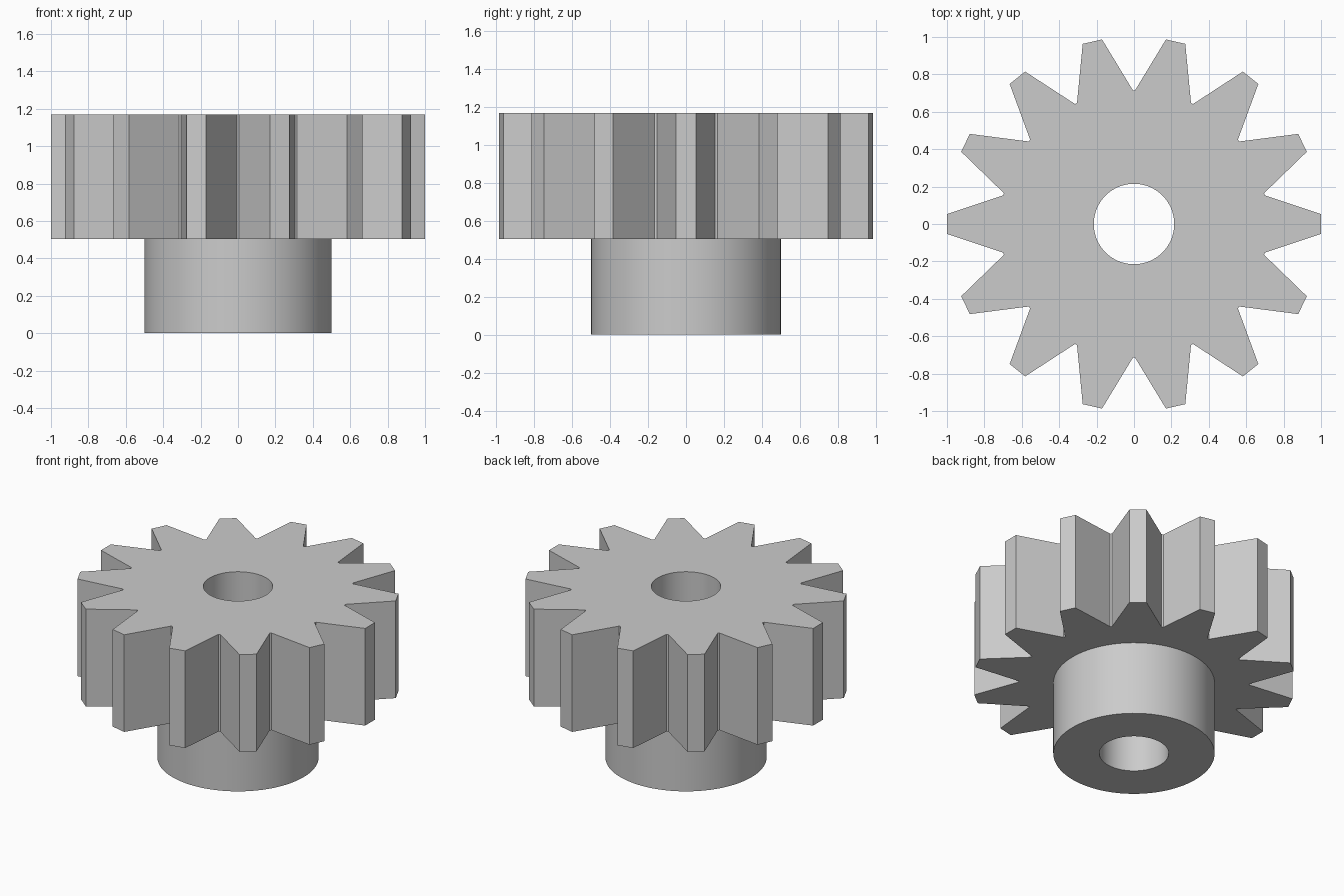
import bpy, bmesh, math

if "Cube" in bpy.data.objects:
    bpy.data.objects.remove(bpy.data.objects["Cube"], do_unlink=True)

TEETH = 14
TIP_HALF, ROOT_HALF = 0.053, 0.006
ROOT_RADIUS, HUB_RADIUS, BORE_RADIUS = 0.715, 0.5, 0.215
FACE_BOTTOM, TOP = 0.505, 1.17

steel = bpy.data.materials.new("grey_metal")
steel.use_nodes = True
colour = (0.6, 0.6, 0.6, 1)
steel.diffuse_color = colour
steel.node_tree.nodes["Principled BSDF"].inputs["Base Color"].default_value = colour


def prism(name, outline, z0, z1):
    """Extrude a closed outline from z0 up to z1."""
    bm = bmesh.new()
    base = bm.faces.new([bm.verts.new((x, y, z0)) for x, y in outline])
    top = bmesh.ops.extrude_face_region(bm, geom=[base], use_keep_orig=True)["geom"]
    bmesh.ops.translate(bm, vec=(0, 0, z1 - z0),
                        verts=[v for v in top if isinstance(v, bmesh.types.BMVert)])
    bmesh.ops.recalc_face_normals(bm, faces=bm.faces)
    mesh = bpy.data.meshes.new(name)
    bm.to_mesh(mesh)
    bm.free()
    mesh.materials.append(steel)
    ob = bpy.data.objects.new(name, mesh)
    bpy.context.collection.objects.link(ob)
    return ob


def circle(radius, sides=96):
    return [(radius * math.cos(math.tau * i / sides),
             radius * math.sin(math.tau * i / sides)) for i in range(sides)]


def flat(angle, radius, half):
    """Two ends of a short flat facing outward at the given angle."""
    c, s = math.cos(angle), math.sin(angle)
    return [(radius * c - side * half * s, radius * s + side * half * c)
            for side in (-1, 1)]


# Toothed outline: alternating tip and root flats
outline = []
for i in range(TEETH):
    angle = math.tau * i / TEETH
    outline += flat(angle, 1.0, TIP_HALF)
    outline += flat(angle + math.pi / TEETH, ROOT_RADIUS, ROOT_HALF)

gear = prism("pinion_gear", outline, FACE_BOTTOM, TOP)

# Hub joins the gear, bore runs through both
hub = prism("hub", circle(HUB_RADIUS), 0, (FACE_BOTTOM + TOP) / 2)
bore = prism("bore_cutter", circle(BORE_RADIUS), -0.2, TOP + 0.2)

bpy.ops.object.select_all(action="DESELECT")
bpy.context.view_layer.objects.active = gear
gear.select_set(True)
for tool, operation in ((hub, "UNION"), (bore, "DIFFERENCE")):
    mod = gear.modifiers.new(tool.name, "BOOLEAN")
    mod.operation, mod.solver, mod.object = operation, "EXACT", tool
    bpy.ops.object.modifier_apply(modifier=mod.name)
    bpy.data.objects.remove(tool, do_unlink=True)

bpy.ops.object.shade_smooth_by_angle(angle=math.radians(30))
